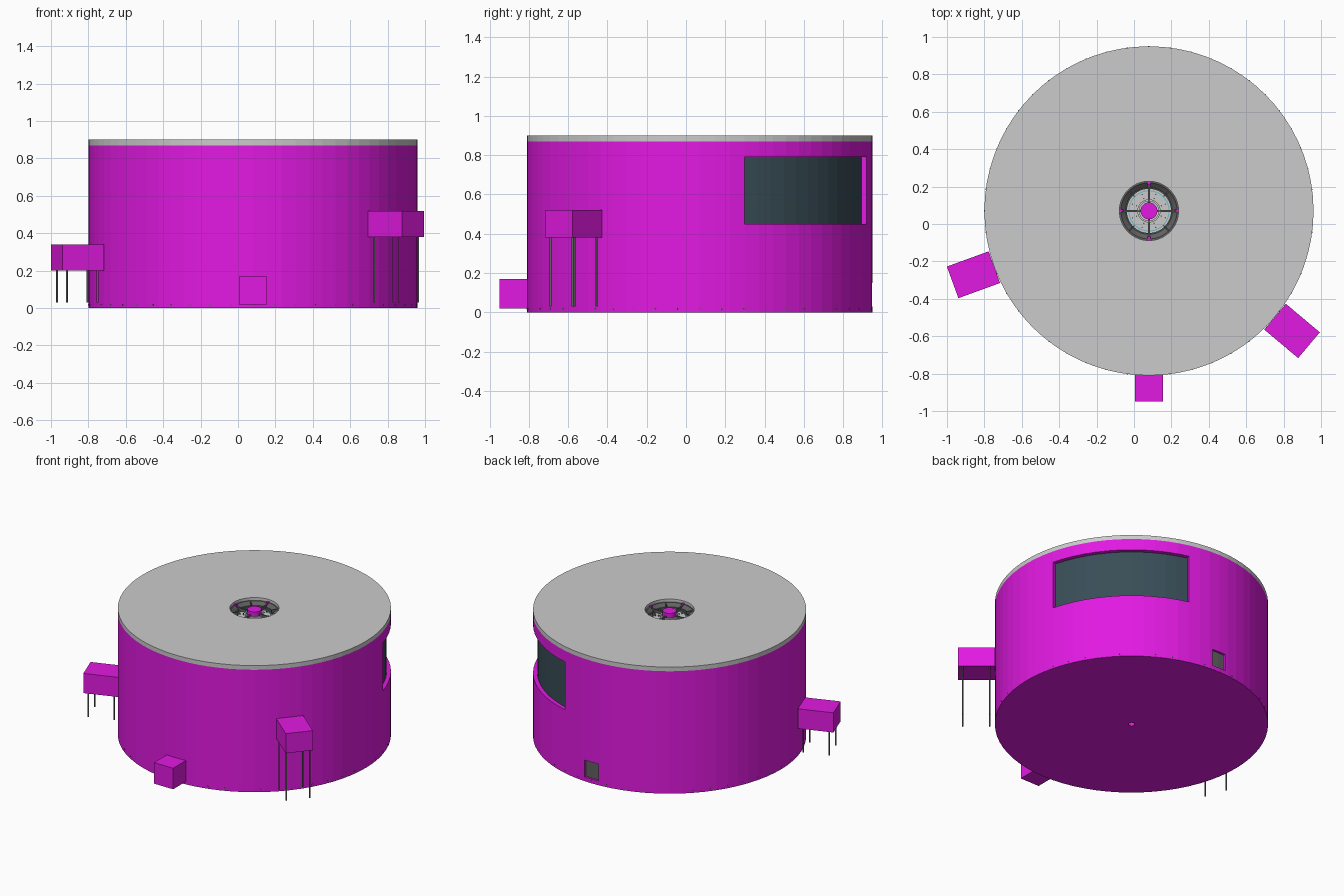
import bpy, bmesh
from math import sin, cos, radians, pi
from mathutils import Matrix

if "Cube" in bpy.data.objects:
    bpy.data.objects.remove(bpy.data.objects["Cube"])

CX, CY, R = 0.08, 0.07, 0.88          # drum axis and outer radius


def material(name, rgb):
    m = bpy.data.materials.new(name)
    m.diffuse_color = (*rgb, 1)
    m.use_nodes = True
    m.node_tree.nodes["Principled BSDF"].inputs["Base Color"].default_value = m.diffuse_color
    return m


MAGENTA = material("magenta", (0.76, 0.01, 0.76))
GLASS = material("dark_glass", (0.04, 0.075, 0.095))
DARK = material("dark_metal", (0.12, 0.12, 0.12))
PALE = material("pale_metal", (0.6, 0.62, 0.63))
TEAL = material("teal", (0.15, 0.5, 0.55))


def finish(bm, name, mat):
    bmesh.ops.recalc_face_normals(bm, faces=bm.faces[:])
    me = bpy.data.meshes.new(name)
    bm.to_mesh(me)
    bm.free()
    ob = bpy.data.objects.new(name, me)
    bpy.context.collection.objects.link(ob)
    if mat:
        me.materials.append(mat)
    return ob


def revolve(name, profile, mat=None, a0=0, a1=360, n=72):
    """Sweep a closed (radius, z) profile about the drum axis."""
    bm = bmesh.new()
    full = a1 - a0 == 360
    rows = []
    for i in range(n if full else n + 1):
        a = radians(a0 + (a1 - a0) * i / n)
        rows.append([bm.verts.new((CX + r * cos(a), CY + r * sin(a), z)) for r, z in profile])
    k = len(profile)
    for i in range(n):
        p, q = rows[i], rows[(i + 1) % len(rows)]
        for j in range(k):
            bm.faces.new((p[j], q[j], q[(j + 1) % k], p[(j + 1) % k]))
    if not full:
        bm.faces.new(rows[0])
        bm.faces.new(rows[-1])
    return finish(bm, name, mat)


def band(name, r0, r1, z0, z1, mat=None, **kw):
    return revolve(name, [(r0, z0), (r1, z0), (r1, z1), (r0, z1)], mat, **kw)


def radial(angle):
    return Matrix.Translation((CX, CY, 0)) @ Matrix.Rotation(radians(angle), 4, 'Z')


def radial_box(name, angle, r0, r1, width, z0, z1, mat=None):
    bm = bmesh.new()
    m = (radial(angle) @ Matrix.Translation(((r0 + r1) / 2, 0, (z0 + z1) / 2))
         @ Matrix.Diagonal((r1 - r0, width, z1 - z0, 1)))
    bmesh.ops.create_cube(bm, size=1, matrix=m)
    return finish(bm, name, mat)


def rods(name, spots, radius, z0, z1, mat, sides=12):
    """Upright rods; spots are (angle, radial, tangential) positions."""
    bm = bmesh.new()
    for a, r, t in spots:
        m = radial(a) @ Matrix.Translation((r, t, (z0 + z1) / 2))
        bmesh.ops.create_cone(bm, cap_ends=True, segments=sides, radius1=radius,
                              radius2=radius, depth=z1 - z0, matrix=m)
    return finish(bm, name, mat)


def cut(target, cutter):
    mod = target.modifiers.new("opening", 'BOOLEAN')
    mod.object, mod.operation, mod.solver = cutter, 'DIFFERENCE', 'EXACT'
    bpy.context.view_layer.objects.active = target
    bpy.ops.object.modifier_apply(modifier=mod.name)
    bpy.data.objects.remove(cutter)


# Drum: hollow body with a small axle hole in the floor
drum = revolve("drum_body", [(0.02, 0), (R, 0), (R, 0.87), (0.82, 0.87), (0.82, 0.03), (0.02, 0.03)], MAGENTA)
cut(drum, band("window_cutter", 0.849, 0.95, 0.45, 0.79, a0=15, a1=75, n=12))
cut(drum, band("vent_cutter", 0.86, 0.95, 0.03, 0.15, a0=86.5, a1=93.5, n=2))

# Recessed curved window and vent panel
band("window_glass", 0.835, 0.852, 0.45, 0.79, GLASS, a0=15, a1=75, n=12)
band("vent_panel", 0.845, 0.865, 0.03, 0.15, DARK, a0=86.5, a1=93.5, n=2)

# Tiny bolts around the foot of the drum
bm = bmesh.new()
for i in range(48):
    m = (radial(i * 7.5) @ Matrix.Translation((R - 0.001, 0, 0.018))
         @ Matrix.Rotation(pi / 2, 4, 'Y'))
    bmesh.ops.create_cone(bm, cap_ends=True, segments=8, radius1=0.004,
                          radius2=0.004, depth=0.004, matrix=m)
finish(bm, "foot_bolts", DARK)

# Lid with central opening
band("lid", 0.158, R, 0.87, 0.90)

# Hub mechanism set in the opening
revolve("hub_rim", [(0.118, 0.82), (0.162, 0.82), (0.162, 0.88), (0.150, 0.88), (0.125, 0.86), (0.118, 0.86)], DARK)
band("hub_plate", 0.001, 0.12, 0.825, 0.845, PALE, n=48)
band("hub_teal_ring", 0.105, 0.110, 0.845, 0.853, TEAL, n=48)
band("hub_inner_ring", 0.052, 0.062, 0.845, 0.862, None, n=48)
band("hub_cap", 0.001, 0.045, 0.845, 0.892, MAGENTA, n=32)
for i in range(4):
    radial_box(f"hub_spoke_{i + 1}", i * 90, 0.04, 0.14, 0.010, 0.85, 0.870, DARK)
    radial_box(f"hub_clip_{i + 1}", i * 90, 0.138, 0.158, 0.014, 0.86, 0.886, MAGENTA)
    radial_box(f"hub_rib_{i + 1}", i * 90 + 45, 0.11, 0.158, 0.006, 0.85, 0.878, DARK)
rods("hub_bolts", [(22.5 + i * 45, r, 0) for i in range(8) for r in (0.072, 0.095)], 0.004, 0.84, 0.853, DARK, 8)

# Boxes around the drum; the two side boxes stand on thin legs
radial_box("front_box", -90, 0.87, 1.02, 0.15, 0.02, 0.17, MAGENTA)
for side, angle, z0, z1 in (("left", 200, 0.20, 0.34), ("right", -40, 0.38, 0.52)):
    radial_box(f"{side}_box", angle, 0.88, 1.117, 0.18, z0, z1, MAGENTA)
    rods(f"{side}_box_legs", [(angle, 1.0 + u * 0.087, v * 0.079) for u in (-1, 1) for v in (-1, 1)],
         0.005, 0.03, z0, DARK)
